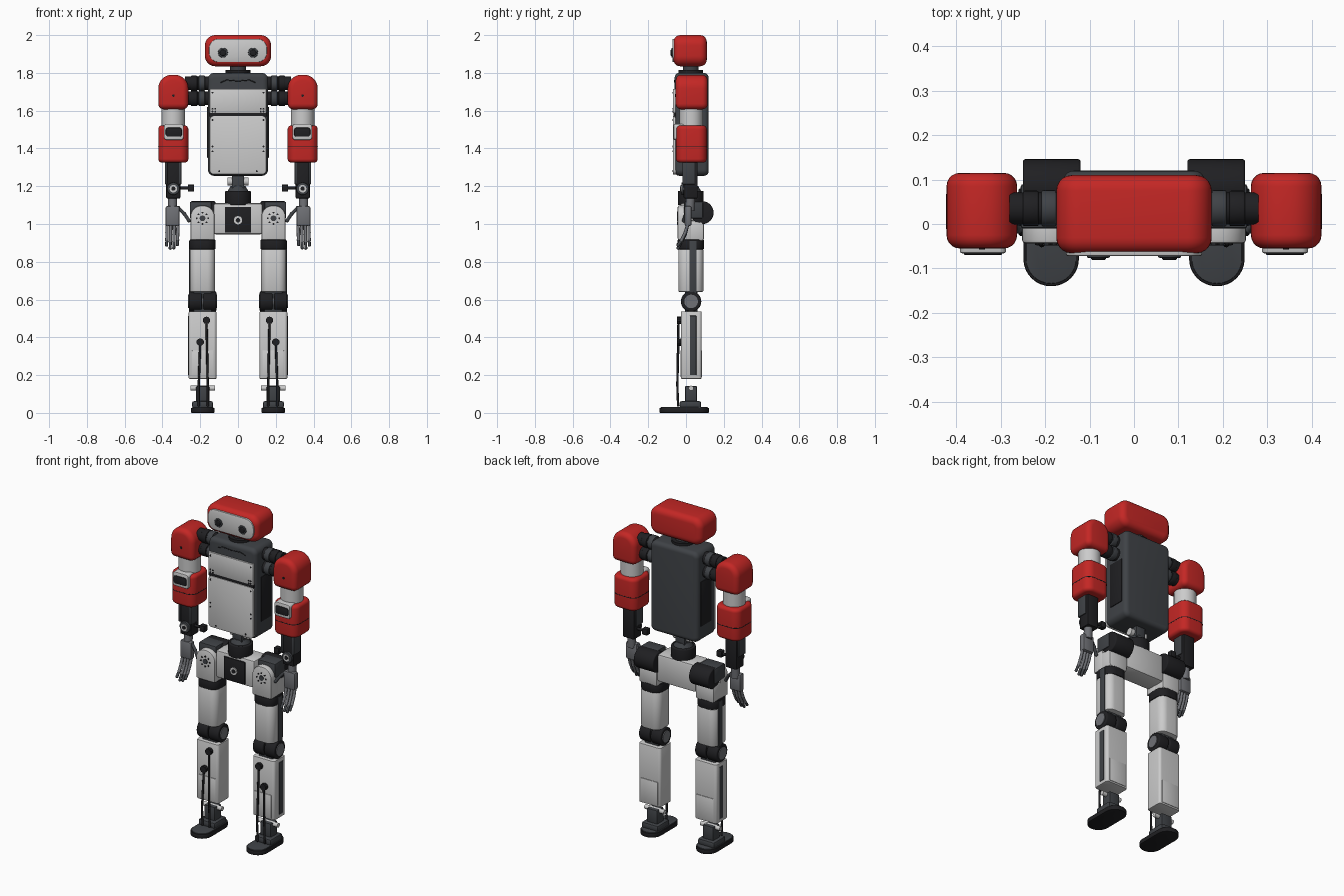
import bpy, bmesh, math
from mathutils import Vector, Matrix

if "Cube" in bpy.data.objects:
    bpy.data.objects.remove(bpy.data.objects["Cube"])

def material(name, r, g, b):
    m = bpy.data.materials.new(name)
    m.diffuse_color = (r, g, b, 1)
    m.use_nodes = True
    m.node_tree.nodes["Principled BSDF"].inputs["Base Color"].default_value = m.diffuse_color
    return m

RED = material("red", 0.55, 0.02, 0.018)
PALE = material("pale_grey", 0.52, 0.52, 0.54)
MID = material("mid_grey", 0.16, 0.165, 0.18)
DARK = material("dark_grey", 0.05, 0.055, 0.062)
BLACK = material("black", 0.014, 0.014, 0.016)
AX = {"x": Vector((1, 0, 0)), "y": Vector((0, 1, 0)), "z": Vector((0, 0, 1))}

def finish(name, bm, mat, mirror):
    me = bpy.data.meshes.new(name)
    bmesh.ops.recalc_face_normals(bm, faces=bm.faces)
    bm.to_mesh(me)
    bm.free()
    me.shade_smooth()
    me.set_sharp_from_angle(angle=math.radians(35))
    me.materials.append(mat)
    ob = bpy.data.objects.new(name, me)
    bpy.context.collection.objects.link(ob)
    if mirror:
        ob.modifiers.new("mirror", "MIRROR").use_mirror_merge = False
    return ob

def bevel(bm, edges, r, seg):
    bmesh.ops.bevel(bm, geom=edges, offset=r, offset_type='OFFSET', segments=seg,
                    profile=0.5, affect='EDGES', clamp_overlap=False)

def box(name, x, y, z, mat, axis=None, r=0.0, edge=0.0, mirror=False, top_only=False):
    """Box by ranges; edges along axis rounded by r, then the rest by edge."""
    bm = bmesh.new()
    lo, hi = Vector((x[0], y[0], z[0])), Vector((x[1], y[1], z[1]))
    bmesh.ops.create_cube(bm, size=1, matrix=Matrix.Translation((lo + hi) / 2) @ Matrix.Diagonal((*(hi - lo), 1)))
    if axis:
        sel = [e for e in bm.edges
               if abs((e.verts[0].co - e.verts[1].co).normalized().dot(AX[axis])) > 0.9
               and (not top_only or e.verts[0].co.z > hi.z - 1e-4)]
        bevel(bm, sel, r, 8)
    if edge:
        bm.normal_update()
        bevel(bm, [e for e in bm.edges if e.calc_face_angle(0) > 0.6], edge, 5 if edge > 0.012 else 2)
    return finish(name, bm, mat, mirror)

def add_cyl(bm, p, q, r, r2=None, seg=32):
    d = q - p
    mtx = Matrix.Translation((p + q) / 2) @ d.to_track_quat('Z', 'Y').to_matrix().to_4x4()
    bmesh.ops.create_cone(bm, cap_ends=True, segments=seg, radius1=r,
                          radius2=r if r2 is None else r2, depth=d.length, matrix=mtx)

def cyl(name, p, q, r, mat, r2=None, edge=0.0, mirror=False, seg=32):
    bm = bmesh.new()
    add_cyl(bm, Vector(p), Vector(q), r, r2, seg)
    if edge:
        bevel(bm, [e for e in bm.edges if e.calc_face_angle(0) > 0.6], edge, 3)
    return finish(name, bm, mat, mirror)

def rod(name, pts, r, mat, mirror=True):
    """Jointed rod through points."""
    bm = bmesh.new()
    pts = [Vector(p) for p in pts]
    for p, q in zip(pts, pts[1:]):
        add_cyl(bm, p, q, r, seg=12)
    for p in pts:
        bmesh.ops.create_uvsphere(bm, u_segments=12, v_segments=8, radius=r * 1.1, matrix=Matrix.Translation(p))
    return finish(name, bm, mat, mirror)

def dots(name, pts, r, y, mat, mirror=False):
    """Small screw heads on a front face."""
    bm = bmesh.new()
    for px, pz in pts:
        add_cyl(bm, Vector((px, y + 0.004, pz)), Vector((px, y, pz)), r, seg=10)
    return finish(name, bm, mat, mirror)

# Head with face plate and eyes
box("head_shell", (-.175, .175), (-.066, .11), (1.835, 2), RED, "y", .055, .035)
box("face_plate", (-.153, .153), (-.072, -.04), (1.857, 1.98), PALE, "y", .05, .004)
cyl("eye_ring", (.08, -.06, 1.907), (.08, -.076, 1.907), .026, DARK, edge=.003, mirror=True)
cyl("eye_lens", (.08, -.07, 1.907), (.08, -.081, 1.907), .017, BLACK, edge=.004, mirror=True)
cyl("neck", (0, .025, 1.78), (0, .025, 1.85), .042, DARK)
cyl("neck_collar", (0, .025, 1.795), (0, .025, 1.815), .065, BLACK)

# Torso
box("torso_shell", (-.16, .16), (-.06, .12), (1.255, 1.8), DARK, "y", .035, .025)
box("upper_chest_panel", (-.15, .15), (-.07, -.05), (1.588, 1.715), PALE, edge=.003)
box("lower_chest_panel", (-.15, .15), (-.07, -.05), (1.263, 1.572), PALE, "y", .022, .003)
box("chest_seam", (-.15, .15), (-.066, -.05), (1.57, 1.59), BLACK)
box("torso_side_panel", (.15, .164), (-.01, .09), (1.35, 1.62), BLACK, edge=.003, mirror=True)
rod("chest_crease", [(0, -.06, 1.757), (.06, -.06, 1.762), (.09, -.06, 1.75)], .0025, BLACK)
dots("chest_screws", [(.135, z) for z in (1.695, 1.61, 1.595, 1.55, 1.41, 1.385)] +
     [(.12, 1.595), (.12, 1.61), (.1, 1.28)], .005, -.072, BLACK, True)

# Waist
box("waist_link", (-.032, .032), (-.01, .06), (1.17, 1.27), DARK, edge=.005)
cyl("waist_bearing", (.025, .025, 1.225), (.055, .025, 1.225), .022, PALE, mirror=True)
cyl("waist_cap", (0, .025, 1.165), (0, .025, 1.2), .06, DARK, r2=.04)
cyl("waist_motor", (0, .025, 1.1), (0, .025, 1.175), .068, BLACK, edge=.005)

# Pelvis and hips
box("pelvis", (-.13, .13), (-.03, .095), (.945, 1.11), PALE, edge=.012)
box("pelvis_plate", (-.07, .07), (-.037, -.02), (.955, 1.09), BLACK, edge=.003)
cyl("pelvis_dial", (0, -.03, 1.02), (0, -.043, 1.02), .022, PALE)
cyl("pelvis_dial_hub", (0, -.04, 1.02), (0, -.046, 1.02), .012, BLACK)
cyl("hip_motor", (.12, .085, 1.06), (.25, .085, 1.06), .061, BLACK, edge=.006, mirror=True)
box("hip_motor_mount", (.14, .255), (-.01, .09), (1.03, 1.118), DARK, edge=.006, mirror=True)
box("hip_housing", (.124, .252), (-.044, .03), (.915, 1.098), PALE, "y", .06, .008, True, top_only=True)
box("hip_yoke", (.128, .25), (-.02, .095), (.91, 1.02), PALE, edge=.012, mirror=True)
ring = [(.188 + .03 * math.cos(k * math.pi / 4), 1.03 + .03 * math.sin(k * math.pi / 4)) for k in range(8)]
dots("hip_screws", ring, .005, -.047, BLACK, True)
cyl("hip_hub", (.188, -.04, 1.03), (.188, -.047, 1.03), .015, DARK, mirror=True)

# Thighs and knees
box("thigh_collar", (.119, .257), (-.045, .095), (.865, .918), BLACK, "z", .05, .006, True)
box("thigh", (.122, .255), (-.041, .092), (.64, .868), PALE, "z", .04, .008, True)
box("thigh_strip", (.245, .259), (.018, .056), (.62, .91), DARK, edge=.003, mirror=True)
for part, a, b in (("inner", .115, .183), ("outer", .191, .26)):
    cyl("knee_" + part, (a, .027, .59), (b, .027, .59), .054, BLACK, edge=.006, mirror=True)
cyl("knee_axle", (.11, .027, .59), (.264, .027, .59), .036, MID, mirror=True)
box("knee_bracket", (.14, .235), (-.005, .06), (.52, .65), DARK, edge=.005, mirror=True)

# Shins with inset panels and push rods
box("shin", (.114, .261), (-.027, .083), (.18, .537), PALE, "z", .015, .005, True)
box("shin_strip", (.25, .264), (.02, .055), (.2, .515), DARK, edge=.003, mirror=True)
for side, y in (("front", (-.03, -.02)), ("back", (.078, .086))):
    box("shin_panel_" + side, (.13, .243), y, (.19, .33), PALE, edge=.002, mirror=True)
for part, x, z, xb in (("long", .167, .49, .16), ("short", .2, .375, .208)):
    rod("push_rod_" + part, [(x, -.04, z), (xb, -.046, .15), (xb, -.042, .04)], .006, BLACK)
    cyl("push_rod_joint_" + part, (x, -.02, z), (x, -.048, z), .02, BLACK, mirror=True, seg=10)

# Ankles and feet
cyl("ankle_axle", (.122, .027, .131), (.252, .027, .131), .013, PALE, mirror=True)
box("ankle_block", (.152, .222), (-.005, .058), (.055, .142), DARK, edge=.006, mirror=True)
box("foot_pedestal", (.132, .243), (-.034, .08), (.025, .062), DARK, edge=.01, mirror=True)
box("foot_sole", (.124, .249), (-.14, .122), (0, .027), BLACK, "z", .0615, .004, True)
box("foot_top", (.13, .243), (-.134, .116), (.02, .03), DARK, "z", .055, .002, True)

# Shoulders
for part, z in (("upper", 1.745), ("lower", 1.665)):
    cyl("shoulder_joint_" + part, (.15, .035, z), (.28, .035, z), .036, BLACK, mirror=True)
    cyl("shoulder_ring_" + part, (.175, .035, z), (.208, .035, z), .041, DARK, edge=.004, mirror=True)
    cyl("shoulder_band_" + part, (.215, .035, z), (.25, .035, z), .04, BLACK, edge=.004, mirror=True)
box("shoulder_shell", (.263, .422), (-.055, .115), (1.607, 1.79), RED, "y", .072, .03, True, top_only=True)
dots("shoulder_screw", [(.342, 1.68)], .007, -.057, BLACK, True)

# Arms with sleeve, elbow display and forearm
cyl("upper_arm", (.342, .027, 1.49), (.342, .027, 1.63), .062, PALE, mirror=True)
box("elbow_sleeve", (.263, .422), (-.053, .11), (1.325, 1.522), RED, "z", .045, .02, True)
box("elbow_sleeve_seam", (.2622, .4228), (-.0538, .1108), (1.407, 1.411), BLACK, "z", .045, 0, True)
box("elbow_display_frame", (.288, .392), (-.066, 0), (1.445, 1.53), PALE, "y", .015, .005, True)
box("elbow_display", (.297, .383), (-.07, -.05), (1.462, 1.51), BLACK, "y", .014, .003, True)
box("forearm", (.305, .38), (-.012, .062), (1.135, 1.335), BLACK, edge=.006, mirror=True)
for part, a in (("inner", .3), ("outer", .374)):
    box("forearm_rail_" + part, (a, a + .012), (-.018, .045), (1.21, 1.33), DARK, edge=.002, mirror=True)
cyl("wrist_disc", (.342, 0, 1.187), (.342, -.024, 1.187), .033, DARK, edge=.003, mirror=True)
cyl("wrist_disc_ring", (.342, -.02, 1.187), (.342, -.028, 1.187), .02, PALE, mirror=True)
cyl("wrist_disc_hub", (.342, -.02, 1.187), (.342, -.031, 1.187), .011, BLACK, mirror=True)
rod("wrist_knob_arm", [(.31, .025, 1.19), (.25, .025, 1.19)], .008, BLACK)
box("wrist_knob", (.232, .266), (.008, .042), (1.171, 1.209), BLACK, edge=.005, mirror=True)

# Hands, curling slightly forward
cyl("wrist", (.347, .02, 1.07), (.347, .025, 1.15), .024, MID, mirror=True)
box("palm", (.309, .384), (-.008, .03), (.99, 1.095), MID, edge=.01, mirror=True)
rod("thumb", [(.315, .01, 1.085), (.285, 0, 1.055), (.26, -.012, 1.018)], .009, DARK)
for i, tip in enumerate((.885, .868, .866, .882)):
    x, m = .318 + i * .019, (.995 + tip) / 2
    rod(f"finger_{i + 1}", [(x, .01, 1.0), (x + .001, -.004, m + .015), (x + .002, -.024, m - .025)], .0085, MID)
    rod(f"fingertip_{i + 1}", [(x + .002, -.024, m - .025), (x + .003, -.042, tip + .006)], .0078, DARK)
